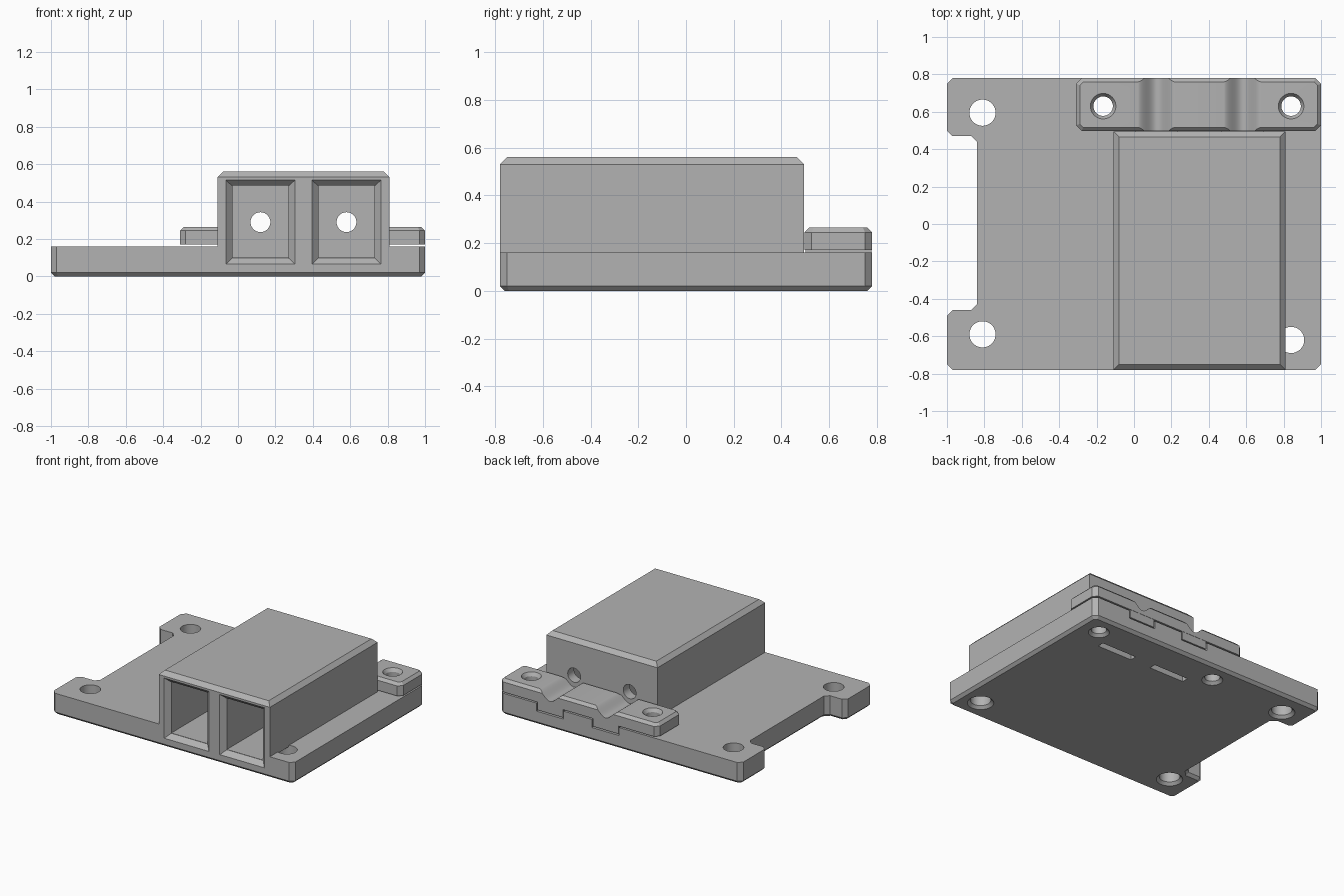
import bpy, bmesh, math
from mathutils import Matrix, Vector

if "Cube" in bpy.data.objects:
    bpy.data.objects.remove(bpy.data.objects["Cube"], do_unlink=True)

grey = bpy.data.materials.new("matte_grey")
grey.use_nodes = True
colour = (0.45, 0.45, 0.45, 1)
grey.diffuse_color = colour
grey.node_tree.nodes["Principled BSDF"].inputs["Base Color"].default_value = colour


def make(name, bm):
    bmesh.ops.recalc_face_normals(bm, faces=bm.faces)
    mesh = bpy.data.meshes.new(name)
    bm.to_mesh(mesh)
    bm.free()
    mesh.materials.append(grey)
    ob = bpy.data.objects.new(name, mesh)
    bpy.context.collection.objects.link(ob)
    return ob


def prism(points, direction):
    """Extrude a closed outline of 3D points along a direction."""
    bm = bmesh.new()
    face = bm.faces.new([bm.verts.new(p) for p in points])
    ext = bmesh.ops.extrude_face_region(bm, geom=[face])
    verts = [v for v in ext["geom"] if isinstance(v, bmesh.types.BMVert)]
    bmesh.ops.translate(bm, verts=verts, vec=direction)
    bmesh.ops.recalc_face_normals(bm, faces=bm.faces)
    return bm


def box(x0, x1, y0, y1, z0, z1):
    return prism([(x0, y0, z0), (x1, y0, z0), (x1, y1, z0), (x0, y1, z0)], (0, 0, z1 - z0))


def chamfer(bm, size, rule):
    edges = [e for e in bm.edges if rule(*[v.co for v in e.verts])]
    bmesh.ops.bevel(bm, geom=edges, offset=size, segments=1, affect='EDGES', profile=0.5)


def at_height(z):
    return lambda a, b: abs(a.z - z) < 1e-4 and abs(b.z - z) < 1e-4


def upright(a, b):
    return (a - b).xy.length < 1e-4


def cone(x, y, z0, z1, r0, r1):
    bm = bmesh.new()
    bmesh.ops.create_cone(bm, cap_ends=True, segments=48, radius1=r0, radius2=r1, depth=z1 - z0,
                          matrix=Matrix.Translation((x, y, (z0 + z1) / 2)))
    return bm


def combine(ob, bm, operation='DIFFERENCE'):
    tool = make("cutter", bm)
    mod = ob.modifiers.new("bool", 'BOOLEAN')
    mod.operation, mod.solver, mod.object = operation, 'EXACT', tool
    bpy.context.view_layer.objects.active = ob
    bpy.ops.object.modifier_apply(modifier=mod.name)
    bpy.data.objects.remove(tool, do_unlink=True)


BAYS = (0.12, 0.58)
SCREWS = ((-0.165, 0.63), (0.84, 0.63))
MOUNTS = ((-0.81, 0.595), (-0.81, -0.59), (0.84, -0.62))

# Base plate with side notch, clipped corners and chamfered underside
outline = [(-1, -0.78), (1, -0.78), (1, 0.78), (-1, 0.78),
           (-1, 0.47), (-0.84, 0.47), (-0.84, -0.46), (-1, -0.46)]
bm = prism([(x, y, 0) for x, y in outline], (0, 0, 0.16))
chamfer(bm, 0.03 * math.sqrt(1), upright)
chamfer(bm, 0.02, at_height(0))
body = make("base_and_housing", bm)

# Screw holes with flared mouths on the underside
for r, spots in ((0.07, MOUNTS), (0.052, SCREWS)):
    for x, y in spots:
        combine(body, cone(x, y, -0.02, 0.3, r, r))
        combine(body, cone(x, y, -0.01, 0.02, r + 0.03, r))

# Housing block
bm = box(-0.11, 0.81, -0.78, 0.495, 0.15, 0.56)
chamfer(bm, 0.03, at_height(0.56))
combine(body, bm, 'UNION')

for x in BAYS:
    # Open bay with flared mouth
    combine(body, box(x - 0.15, x + 0.15, -0.8, 0.42, 0.10, 0.485))
    bm = box(x - 0.185, x + 0.185, -0.78, -0.745, 0.065, 0.515)
    centre = Vector((x, 0, 0.29))
    for v in bm.verts:
        if v.co.y > -0.76:
            v.co.x -= math.copysign(0.035, v.co.x - centre.x)
            v.co.z -= math.copysign(0.033, v.co.z - centre.z)
    front = [f for f in bm.faces if abs(f.calc_center_median().y + 0.78) < 1e-4]
    ext = bmesh.ops.extrude_face_region(bm, geom=front)
    bmesh.ops.delete(bm, geom=front, context='FACES')
    bmesh.ops.translate(bm, vec=(0, -0.03, 0),
                        verts=[v for v in ext["geom"] if isinstance(v, bmesh.types.BMVert)])
    combine(body, bm)
    # Cable hole through the rear wall
    bm = cone(0, 0, 0.3, 0.6, 0.053, 0.053)
    bm.transform(Matrix.Translation((x, 0, 0.29)) @ Matrix.Rotation(-math.pi / 2, 4, 'X'))
    combine(body, bm)
    # Rear pocket for the clamp tongue and slot in the underside
    combine(body, box(x - 0.113, x + 0.113, 0.495, 0.8, 0.10, 0.2))
    combine(body, box(x - 0.145, x + 0.145, 0.485, 0.535, -0.02, 0.06))

# Cable clamp bar with tongues, round grooves and countersunk screw holes
bm = box(-0.31, 1, 0.497, 0.78, 0.17, 0.265)
chamfer(bm, 0.03, upright)
chamfer(bm, 0.02, at_height(0.265))
clamp = make("cable_clamp", bm)
for x in BAYS:
    combine(clamp, box(x - 0.105, x + 0.105, 0.5, 0.778, 0.11, 0.19), 'UNION')
    steps = [i / 12 for i in range(-12, 13)]
    curve = [(x + 0.105 * t, 0.4, 0.266 - 0.032 * (1 + math.cos(math.pi * t))) for t in steps]
    curve += [(x + 0.105, 0.4, 0.4), (x - 0.105, 0.4, 0.4)]
    combine(clamp, prism(curve, (0, 0.5, 0)))
for x, y in SCREWS:
    combine(clamp, cone(x, y, 0.1, 0.4, 0.052, 0.052))
    combine(clamp, cone(x, y, 0.24, 0.28, 0.052, 0.078))

# Smooth round surfaces, keep edges sharp
for ob in (body, clamp):
    bpy.ops.object.select_all(action='DESELECT')
    ob.select_set(True)
    bpy.context.view_layer.objects.active = ob
    bpy.ops.object.shade_smooth_by_angle(angle=math.radians(25))
